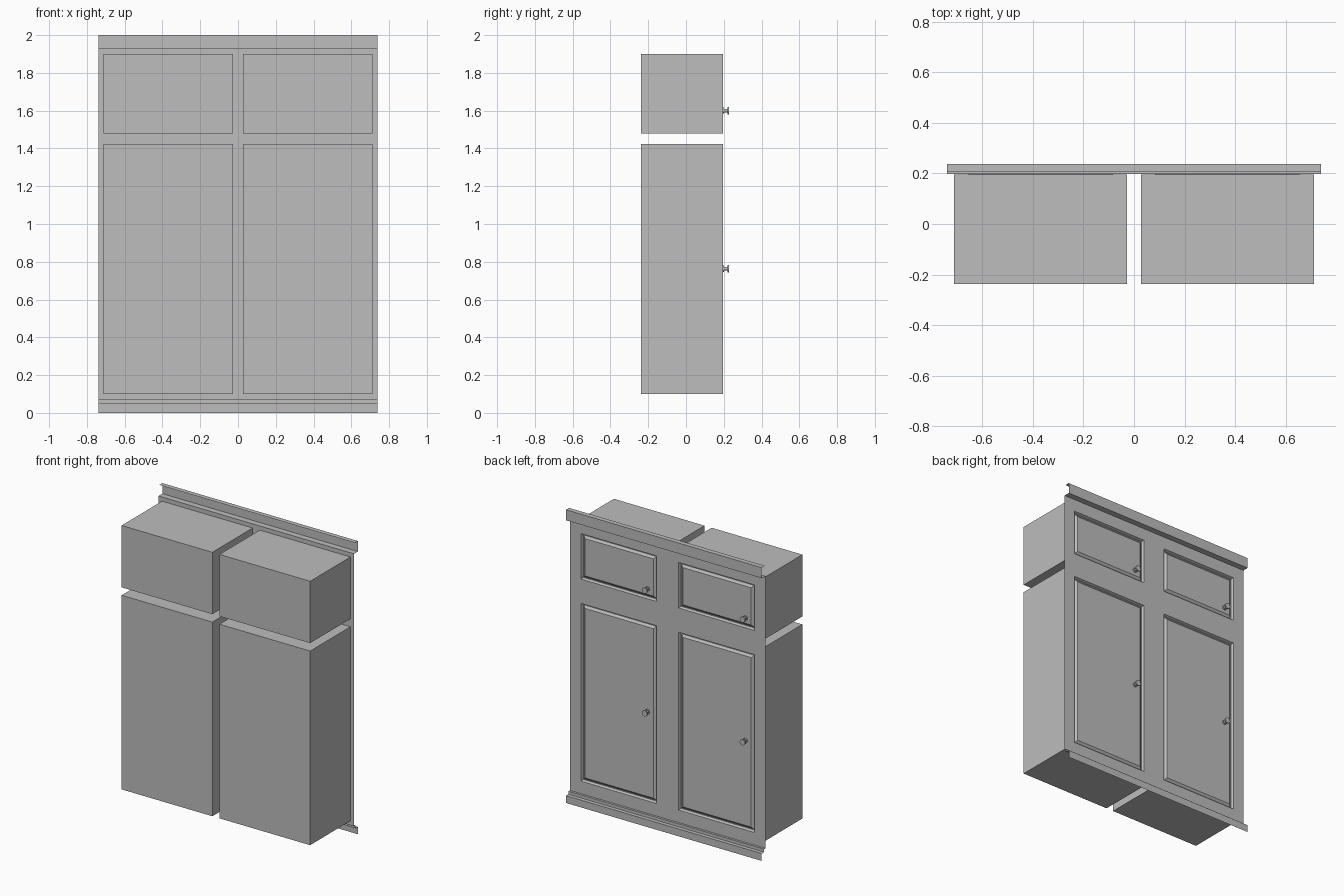
import bpy
import bmesh
from mathutils import Matrix
from math import radians

cube = bpy.data.objects.get("Cube")
if cube:
    bpy.data.objects.remove(cube, do_unlink=True)

HALF = 0.738      # half width of the face frame
FACE = 0.197      # y of the face frame
BACK = -0.238
NOSE = 0.238      # y of the moulding fronts
COLOUR = (0.51, 0.51, 0.51, 1)

paint = bpy.data.materials.new("grey_paint")
paint.use_nodes = True
paint.diffuse_color = COLOUR
paint.node_tree.nodes["Principled BSDF"].inputs["Base Color"].default_value = COLOUR


def finish(name, bm):
    mesh = bpy.data.meshes.new(name)
    bm.to_mesh(mesh)
    bm.free()
    mesh.materials.append(paint)
    obj = bpy.data.objects.new(name, mesh)
    bpy.context.collection.objects.link(obj)
    return obj


def rect(bm, x0, x1, z0, z1, y):
    return [bm.verts.new((x, y, z)) for x, z in ((x1, z0), (x0, z0), (x0, z1), (x1, z1))]


def moulding(name, profile):
    """Sweep a (y, z) profile, listed from bottom to top, across the width."""
    bm = bmesh.new()
    rows = [[bm.verts.new((x, y, z)) for x in (HALF, -HALF)] for y, z in profile]
    for a, b in zip(rows, rows[1:]):
        bm.faces.new((a[0], a[1], b[1], b[0]))
    finish(name, bm)


def door(name, x0, x1, z0, z1):
    """Raised panel: a bevelled groove runs around a flat field."""
    bm = bmesh.new()
    steps = ((0, 0), (0.007, -0.016), (0.013, -0.016), (0.028, -0.004))
    rings = [rect(bm, x0 + d, x1 - d, z0 + d, z1 - d, FACE + y) for d, y in steps]
    for a, b in zip(rings, rings[1:]):
        for i in range(4):
            j = (i + 1) % 4
            bm.faces.new((a[i], a[j], b[j], b[i]))
    bm.faces.new(rings[-1])
    finish(name, bm)


def carcass(name, x0, x1, z0, z1):
    """Box behind a door, open towards the door."""
    bm = bmesh.new()
    a, b = rect(bm, x0, x1, z0, z1, FACE - 0.001), rect(bm, x0, x1, z0, z1, BACK)
    for i in range(4):
        j = (i + 1) % 4
        bm.faces.new((a[j], a[i], b[i], b[j]))
    bm.faces.new(b[::-1])
    finish(name, bm)


def knob(name, x, z):
    """Turned knob: base flange, neck and flat head."""
    bm = bmesh.new()
    for radius, y0, y1 in ((0.016, -0.004, 0.004), (0.010, 0.004, 0.022), (0.020, 0.022, 0.031)):
        turn = Matrix.Translation((x, FACE + (y0 + y1) / 2, z)) @ Matrix.Rotation(radians(90), 4, "X")
        bmesh.ops.create_cone(bm, cap_ends=True, segments=12, radius1=radius, radius2=radius,
                              depth=y1 - y0, matrix=turn)
    finish(name, bm)


# Face frame: a grid with the four door cells left open
xs = (-HALF, -0.655, -0.083, 0.083, 0.655, HALF)
zs = (0.07, 0.156, 1.368, 1.534, 1.844, 1.928)
bm = bmesh.new()
for i in range(5):
    for k in range(5):
        if not (i % 2 and k % 2):
            bm.faces.new(rect(bm, xs[i], xs[i + 1], zs[k], zs[k + 1], FACE))
bmesh.ops.remove_doubles(bm, verts=bm.verts, dist=0.0001)
inner = [e for e in bm.edges if len(e.link_faces) == 2]
bmesh.ops.dissolve_edges(bm, edges=[e for e in inner if abs(e.verts[0].co.x - e.verts[1].co.x) < 0.001
                                    and e.verts[0].co.x > 9], use_verts=False)
finish("face_frame", bm)

# Doors, boxes and knobs
for side, i in (("right", 1), ("left", 3)):
    middle = (xs[i] + xs[i + 1]) / 2
    for level, k, knob_z in (("lower", 1, 0.763), ("upper", 3, 1.60)):
        tag = f"{level}_{side}"
        x0, x1, z0, z1 = xs[i], xs[i + 1], zs[k], zs[k + 1]
        m = 0.056
        door(f"door_{tag}", x0, x1, z0, z1)
        carcass(f"box_{tag}", x0 - m, x1 + m, z0 - m, z1 + m)
        knob(f"knob_{tag}", middle - 0.215, knob_z)

# Cornice and stepped base moulding
moulding("cornice", ((FACE, 1.928), (NOSE, 1.928), (NOSE, 2.0), (0.205, 2.0)))
moulding("base_moulding", ((NOSE, 0), (NOSE, 0.05), (0.212, 0.05), (0.212, 0.07), (FACE, 0.07)))
